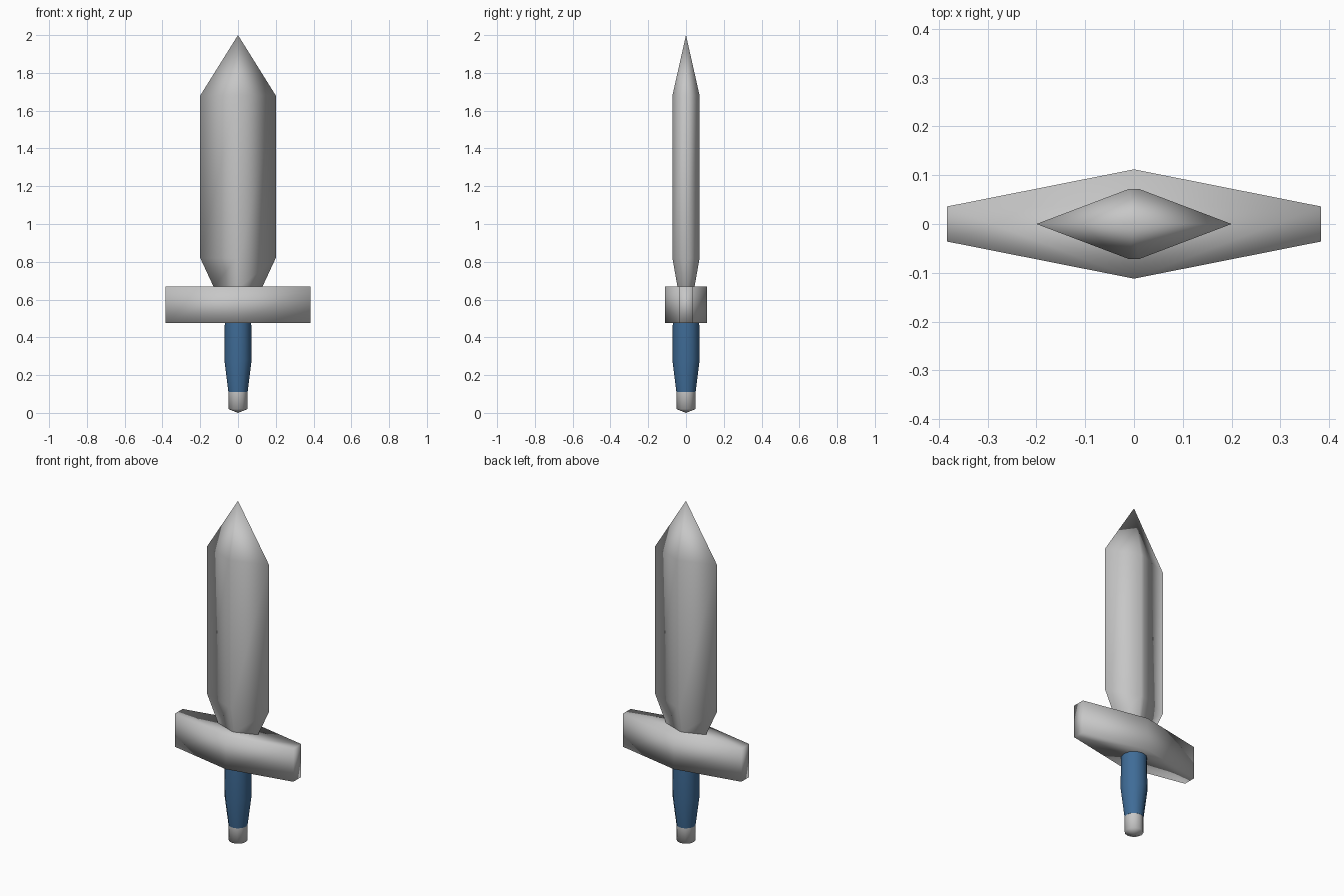
import bpy, bmesh, math

if "Cube" in bpy.data.objects:
    bpy.data.objects.remove(bpy.data.objects["Cube"])


def material(name, rgb):
    m = bpy.data.materials.new(name)
    m.diffuse_color = (*rgb, 1)
    m.use_nodes = True
    m.node_tree.nodes["Principled BSDF"].inputs["Base Color"].default_value = m.diffuse_color
    return m


steel = material("steel grey", (0.57, 0.57, 0.57))
blue = material("grip blue", (0.05, 0.15, 0.31))


def loft(name, section, levels, mat, caps=(True, True)):
    """Stack scaled copies of a section; levels are (z, x scale, y scale).
    A zero scale closes to a point."""
    bm = bmesh.new()
    rings = []
    for z, sx, sy in levels:
        if sx == 0:
            rings.append([bm.verts.new((0, 0, z))])
        else:
            rings.append([bm.verts.new((x * sx, y * sy, z)) for x, y in section])
    n = len(section)
    for a, b in zip(rings, rings[1:]):
        for i in range(n):
            j = (i + 1) % n
            if len(a) == 1:
                bm.faces.new((a[0], b[j], b[i]))
            elif len(b) == 1:
                bm.faces.new((a[i], a[j], b[0]))
            else:
                bm.faces.new((a[i], a[j], b[j], b[i]))
    if caps[0] and len(rings[0]) > 1:
        bm.faces.new(rings[0][::-1])
    if caps[1] and len(rings[-1]) > 1:
        bm.faces.new(rings[-1])
    bmesh.ops.recalc_face_normals(bm, faces=bm.faces[:])
    me = bpy.data.meshes.new(name)
    bm.to_mesh(me)
    bm.free()
    me.materials.append(mat)
    me.shade_smooth()
    ob = bpy.data.objects.new(name, me)
    bpy.context.collection.objects.link(ob)
    return ob


circle = [(math.cos(math.tau * i / 12), math.sin(math.tau * i / 12)) for i in range(12)]

# Blade: flattened diamond section, narrowed at the base, pointed at the tip
diamond = [(0.2, 0), (0.01, 0.072), (-0.01, 0.072), (-0.2, 0), (-0.01, -0.072), (0.01, -0.072)]
loft("blade", diamond,
     [(0.665, 0.64, 0.62), (0.82, 1, 1), (1.68, 1, 1), (2.0, 0, 0)], steel, (False, False))

# Crossguard: tapered hexagonal bar
bar = [(0.383, -0.036), (0.383, 0.036), (0, 0.112), (-0.383, 0.036), (-0.383, -0.036), (0, -0.112)]
loft("crossguard", bar, [(0.475, 1, 1), (0.668, 1, 1)], steel)

# Grip: straight, then tapering towards the pommel
loft("grip", circle,
     [(0.48, 0.07, 0.07), (0.28, 0.072, 0.072), (0.11, 0.051, 0.051)], blue, (False, False))

# Pommel: short cylinder with a shallow pointed end
loft("pommel", circle,
     [(0.0, 0, 0), (0.02, 0.05, 0.05), (0.11, 0.05, 0.05)], steel, (False, False))
